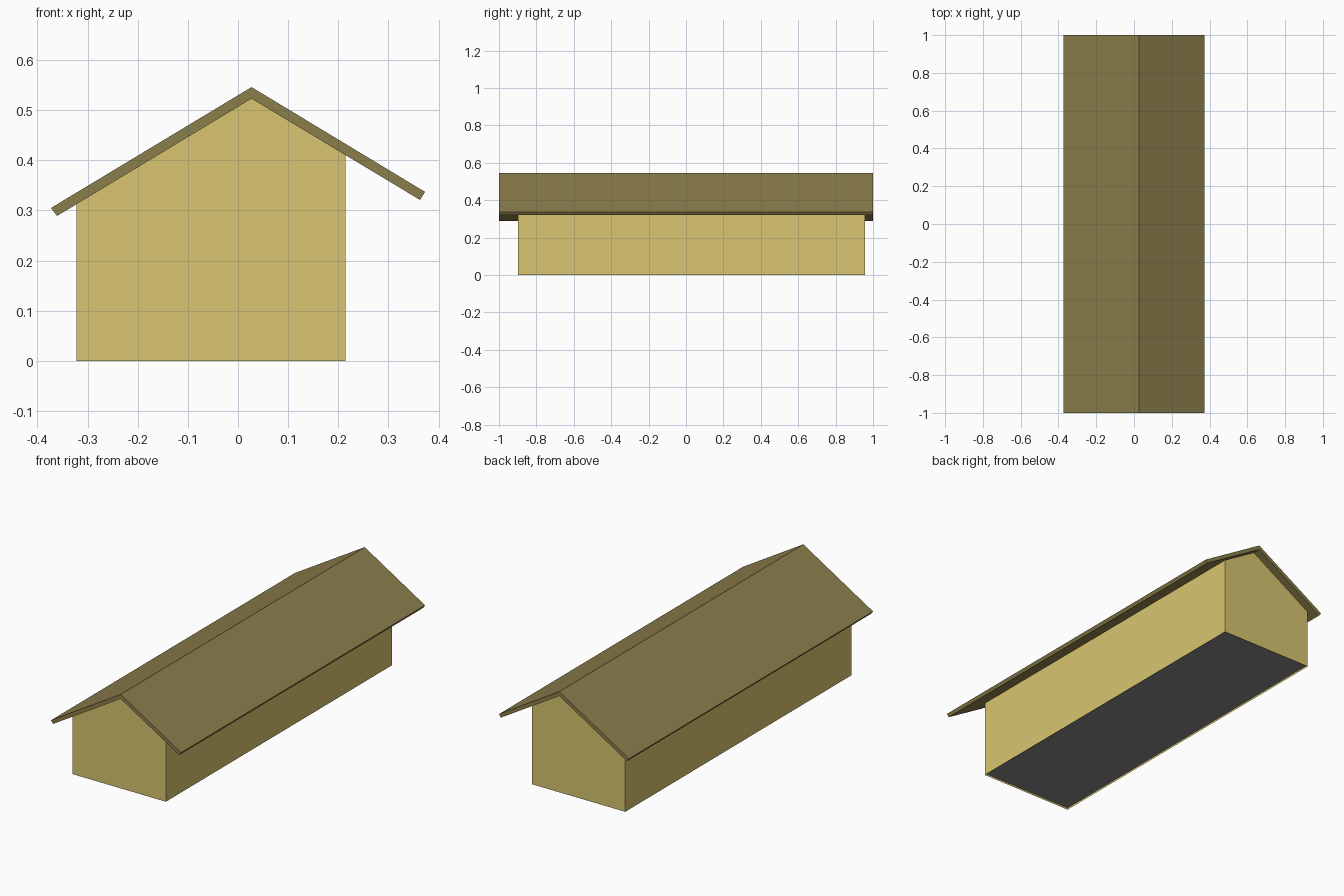
import bpy, bmesh

if "Cube" in bpy.data.objects:
    bpy.data.objects.remove(bpy.data.objects["Cube"])


def colour(name, rgb):
    mat = bpy.data.materials.new(name)
    mat.diffuse_color = (*rgb, 1.0)
    mat.use_nodes = True
    mat.node_tree.nodes["Principled BSDF"].inputs["Base Color"].default_value = mat.diffuse_color
    return mat


def extrude_profile(name, profile, y0, y1, mat, skip=()):
    """Extrude an x-z profile along y, leaving out the listed side faces."""
    bm = bmesh.new()
    front = [bm.verts.new((x, y0, z)) for x, z in profile]
    back = [bm.verts.new((x, y1, z)) for x, z in profile]
    bm.faces.new(front)
    bm.faces.new(back[::-1])
    n = len(profile)
    for i in range(n):
        if i not in skip:
            j = (i + 1) % n
            bm.faces.new((front[j], front[i], back[i], back[j]))
    mesh = bpy.data.meshes.new(name)
    bm.to_mesh(mesh)
    bm.free()
    mesh.materials.append(mat)
    obj = bpy.data.objects.new(name, mesh)
    bpy.context.collection.objects.link(obj)
    return obj


wall_mat = colour("wall_yellow", (0.69, 0.56, 0.16))
roof_mat = colour("roof_olive", (0.26, 0.21, 0.07))
floor_mat = colour("floor_grey", (0.25, 0.25, 0.25))

X0, X1, Y0, Y1 = -0.322, 0.214, -0.897, 0.958
RIDGE = 0.027

# Walls: gabled shell, open at the bottom and under the roof
extrude_profile("walls",
                [(X0, 0), (X1, 0), (X1, 0.411), (RIDGE, 0.523), (X0, 0.313)],
                Y0, Y1, wall_mat, skip=(0, 2, 3))

# Roof: one folded slab with uneven eaves
extrude_profile("roof",
                [(-0.361, 0.289), (RIDGE, 0.523), (0.363, 0.321),
                 (0.373, 0.337), (RIDGE, 0.546), (-0.373, 0.305)],
                -1, 1, roof_mat)

# Floor: plate just inside the bottom of the walls
bpy.ops.mesh.primitive_plane_add(size=1, location=((X0 + X1) / 2, (Y0 + Y1) / 2, 0.01),
                                 rotation=(3.14159265, 0, 0))
floor = bpy.context.object
floor.name = "floor"
floor.scale = (X1 - X0, Y1 - Y0, 1)
floor.data.materials.append(floor_mat)
